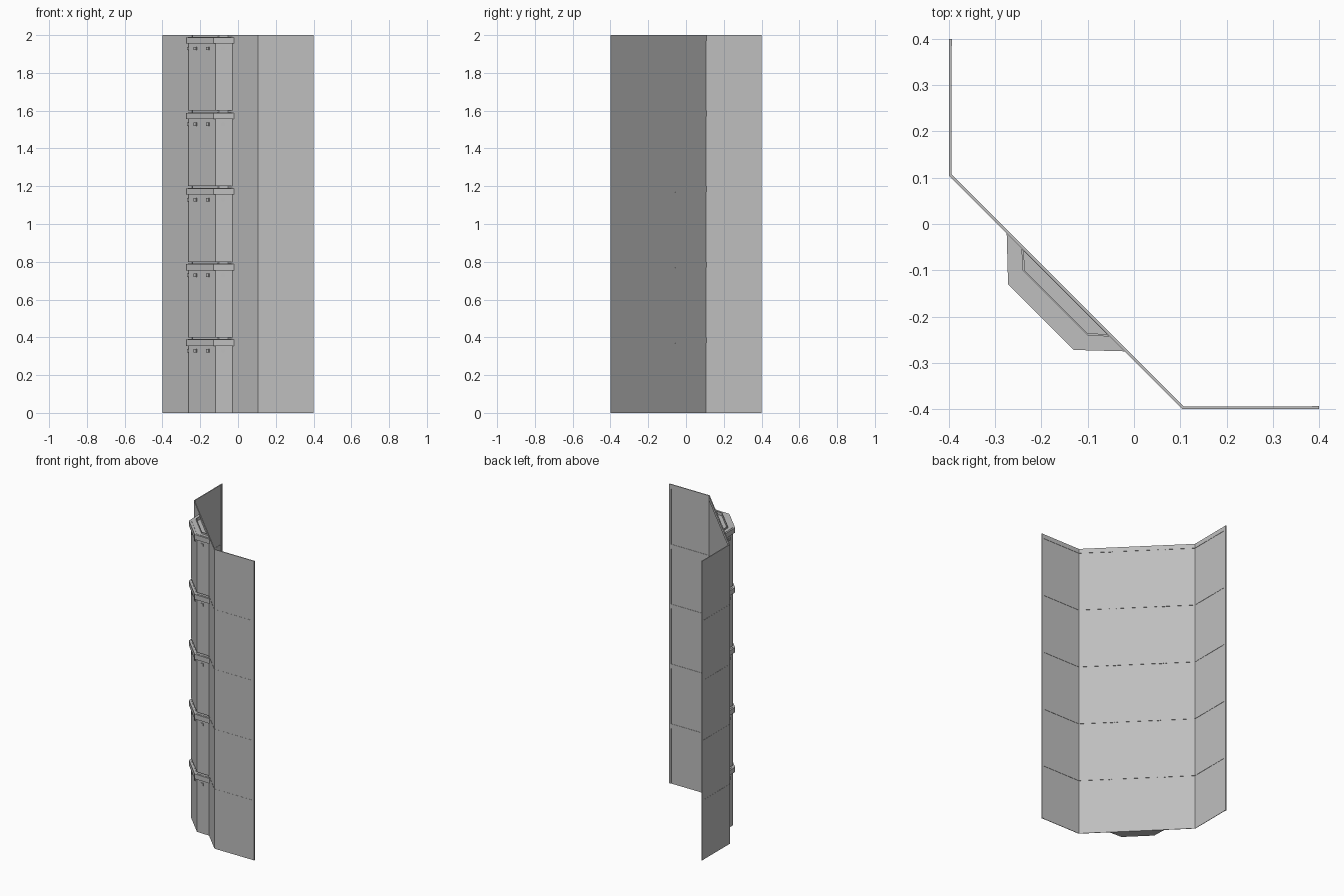
import bpy
import bmesh

if "Cube" in bpy.data.objects:
    bpy.data.objects.remove(bpy.data.objects["Cube"], do_unlink=True)

steel = bpy.data.materials.new("plain grey")
steel.use_nodes = True
grey = (0.52, 0.52, 0.52, 1)
steel.diffuse_color = grey
steel.node_tree.nodes["Principled BSDF"].inputs["Base Color"].default_value = grey

SEGMENT = 0.4
COUNT = 5


def prism(name, outline, z0, z1, recess=None):
    """Extrude a plan outline; recess = (outline, floor z) hollows the top."""
    bm = bmesh.new()

    def ring(points, z):
        return [bm.verts.new((x, y, z)) for x, y in points]

    def bridge(a, b):
        for i in range(len(a)):
            j = (i + 1) % len(a)
            bm.faces.new((a[i], a[j], b[j], b[i]))

    low, high = ring(outline, z0), ring(outline, z1)
    bm.faces.new(low)
    bridge(low, high)
    if recess:
        rim, floor = ring(recess[0], z1), ring(recess[0], recess[1])
        bridge(high, rim)
        bridge(rim, floor)
        bm.faces.new(floor)
    else:
        bm.faces.new(high)
    bmesh.ops.recalc_face_normals(bm, faces=bm.faces)
    mesh = bpy.data.meshes.new(name)
    bm.to_mesh(mesh)
    bm.free()
    mesh.materials.append(steel)
    obj = bpy.data.objects.new(name, mesh)
    bpy.context.collection.objects.link(obj)
    return obj


def mirrored(half):
    """Complete an outline across the diagonal plane x = y."""
    return half + [(y, x) for x, y in reversed(half)]


def wall_line(depth):
    """Folded wall path, shifted inward by depth."""
    return mirrored([(-0.4 + depth, 0.4), (-0.4 + depth, 0.105 + 0.414 * depth)])


def wall_strip(outer, inner):
    return wall_line(outer) + wall_line(inner)[::-1]


def both_sides(name, outline, z0, z1):
    prism(name + "_left", [(y, x) for x, y in outline], z0, z1)
    prism(name + "_right", outline, z0, z1)


column = mirrored([(-0.265, -0.028), (-0.262, -0.12)])
collar = mirrored([(-0.275, -0.02), (-0.272, -0.13)])
spigot = mirrored([(-0.243, -0.053), (-0.241, -0.1)])
socket = mirrored([(-0.238, -0.058), (-0.236, -0.1)])

for n in range(COUNT):
    base = n * SEGMENT
    top = base + SEGMENT
    # Folded panel with seam lips
    prism("wall_panel", wall_strip(0.001, 0.004), base, top)
    prism("inner_lip", wall_strip(0.003, 0.006), top - 0.03, top)
    prism("outer_seam", wall_strip(0, 0.002), top - 0.006, top)

    # Corner column, its collar and the joining spigot
    prism("column", column, base, top - 0.01, (spigot, top - 0.02))
    prism("collar", collar, top - 0.045, top - 0.012, (column, top - 0.02))
    prism("spigot", spigot, top - 0.03, top, (socket, top - 0.025))

    # Collar clips showing through the wall
    both_sides("wall_clip", [(-0.271, -0.024), (-0.235, -0.06),
                             (-0.231, -0.056), (-0.267, -0.02)],
               top - 0.032, top - 0.002)

    # Small pegs under the collar
    both_sides("side_peg", [(-0.269, -0.072), (-0.269, -0.088),
                            (-0.26, -0.088), (-0.26, -0.072)],
               top - 0.08, top - 0.062)
    both_sides("front_peg", [(-0.235, -0.157), (-0.223, -0.169),
                             (-0.217, -0.163), (-0.229, -0.151)],
               top - 0.08, top - 0.062)

# Upright flanges on the free edges
both_sides("edge_flange", [(-0.4, 0.385), (-0.393, 0.385),
                           (-0.393, 0.4), (-0.4, 0.4)], 0, SEGMENT * COUNT)
